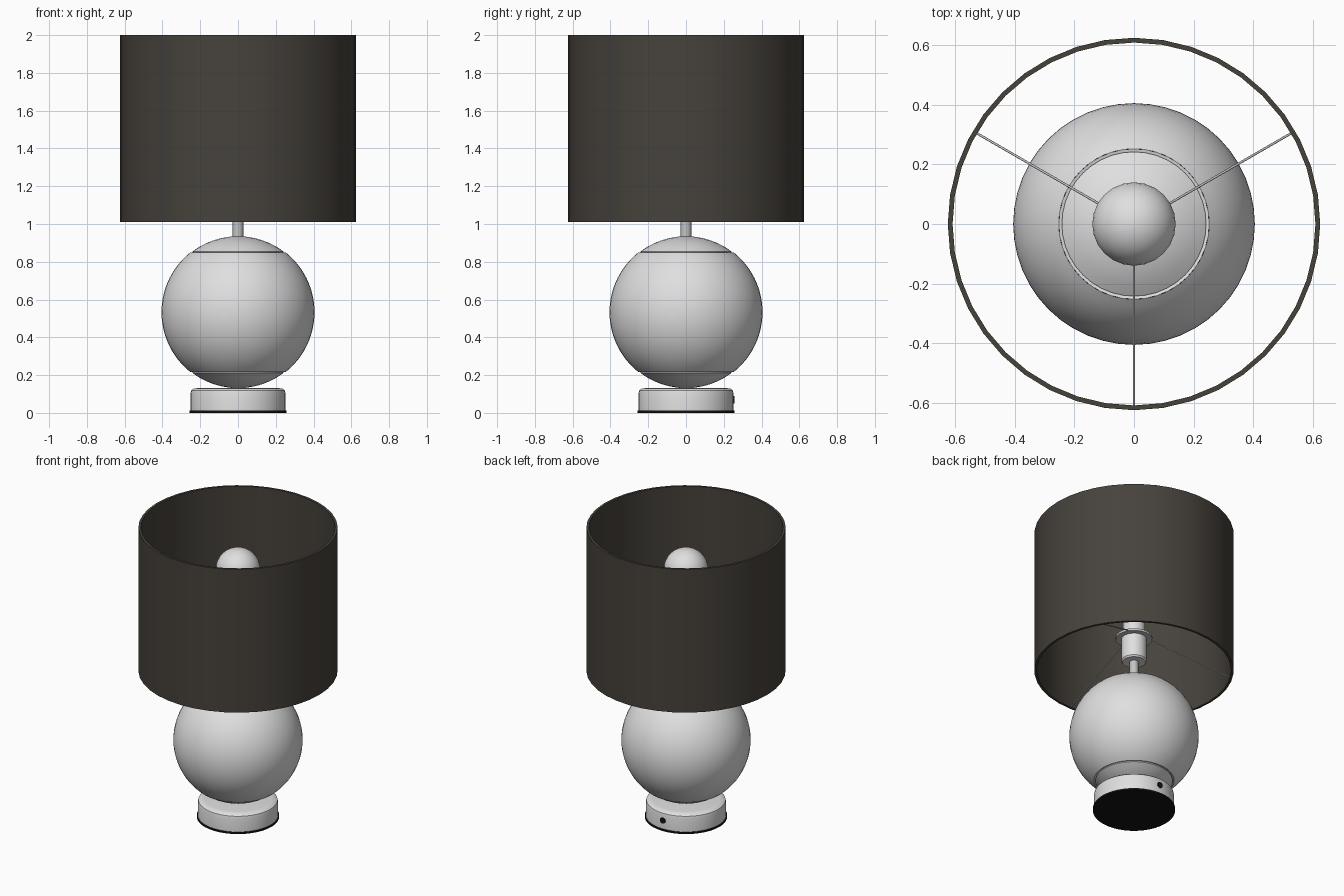
import bpy, bmesh, math
from mathutils import Vector

cube = bpy.data.objects.get("Cube")
if cube:
    bpy.data.objects.remove(cube, do_unlink=True)


def material(name, r, g, b):
    m = bpy.data.materials.new(name)
    m.use_nodes = True
    m.diffuse_color = (r, g, b, 1)
    m.node_tree.nodes["Principled BSDF"].inputs["Base Color"].default_value = (r, g, b, 1)
    return m


WHITE = material("glazed white", 0.74, 0.74, 0.74)
METAL = material("brushed metal", 0.55, 0.55, 0.55)
FABRIC = material("dark fabric", 0.062, 0.054, 0.044)
BLACK = material("black felt", 0.006, 0.006, 0.006)


def finish(name, bm, mat, angle=35):
    bmesh.ops.remove_doubles(bm, verts=bm.verts, dist=1e-5)
    bmesh.ops.recalc_face_normals(bm, faces=bm.faces)
    mesh = bpy.data.meshes.new(name)
    bm.to_mesh(mesh)
    bm.free()
    mesh.materials.append(mat)
    obj = bpy.data.objects.new(name, mesh)
    bpy.context.collection.objects.link(obj)
    bpy.ops.object.select_all(action='DESELECT')
    obj.select_set(True)
    bpy.context.view_layer.objects.active = obj
    bpy.ops.object.shade_smooth_by_angle(angle=math.radians(angle))
    return obj


def lathe(name, profile, mat, sides=40, closed=False):
    """Spin a (radius, height) profile around the z axis."""
    bm = bmesh.new()
    vs = [bm.verts.new((r, 0, z)) for r, z in profile]
    pairs = list(zip(vs, vs[1:]))
    if closed:
        pairs.append((vs[-1], vs[0]))
    edges = [bm.edges.new(p) for p in pairs]
    bmesh.ops.spin(bm, geom=vs + edges, cent=(0, 0, 0), axis=(0, 0, 1),
                   angle=math.tau, steps=sides, use_merge=True)
    return finish(name, bm, mat)


def rod(name, a, b, radius, mat, sides=8):
    a, b = Vector(a), Vector(b)
    bm = bmesh.new()
    bmesh.ops.create_cone(bm, cap_ends=True, segments=sides, radius1=radius,
                          radius2=radius, depth=(b - a).length)
    obj = finish(name, bm, mat, 50)
    obj.location = (a + b) / 2
    obj.rotation_euler = (b - a).to_track_quat('Z', 'Y').to_euler()
    return obj


def arc(radius, centre, start, end, steps):
    """Profile points on a circle, angles in degrees above the horizon."""
    angles = [math.radians(start + (end - start) * i / steps) for i in range(steps + 1)]
    return [(radius * math.cos(t), centre + radius * math.sin(t)) for t in angles]


# Foot: black felt pad, rounded plinth and cord hole at the back
lathe("felt_pad", [(0, 0), (0.258, 0), (0.258, 0.012), (0, 0.012)], BLACK)
lathe("plinth", [(0, 0.012), (0.252, 0.012), (0.252, 0.1), (0.248, 0.118),
                 (0.236, 0.128), (0.21, 0.132), (0, 0.132)], WHITE)
rod("cord_hole", (0, 0.24, 0.07), (0, 0.257, 0.07), 0.02, BLACK, 12)

# Globe body with a slightly recessed cap at either end
R, MID = 0.405, 0.533
lathe("globe_body", arc(R, MID, -51.5, 51.5, 24), WHITE, 48)
lathe("upper_cap", [(0.252, 0.85), (0.24, 0.847)] + arc(R - 0.003, MID, 53, 90, 6), WHITE)
lathe("lower_cap", arc(R - 0.003, MID, -90, -53, 6) + [(0.24, 0.219), (0.252, 0.216)], WHITE)

# Stem, lamp socket and bulb
rod("stem", (0, 0, 0.92), (0, 0, 1.1), 0.028, METAL, 16)
lathe("socket", [(0, 1.07), (0.072, 1.07), (0.08, 1.08), (0.08, 1.27), (0, 1.27)], WHITE, 24)
lathe("bulb", [(0, 1.26), (0.07, 1.26), (0.07, 1.38), (0.085, 1.48), (0.108, 1.58)]
      + arc(0.14, 1.71, -25, 90, 12), WHITE, 24)

# Shade support: hub ring and three sloping arms
lathe("hub_ring", [(0.078, 1.235), (0.115, 1.235), (0.115, 1.25), (0.078, 1.25)],
      METAL, 24, closed=True)
for i, name in enumerate(("front_arm", "left_arm", "right_arm")):
    t = math.radians(-90 + 120 * i)
    c, s = math.cos(t), math.sin(t)
    rod(name, (0.11 * c, 0.11 * s, 1.242), (0.612 * c, 0.612 * s, 1.02), 0.004, METAL)

# Drum shade, open at both ends
lathe("drum_shade", [(0.608, 1.01), (0.624, 1.01), (0.624, 2.0), (0.608, 2.0)],
      FABRIC, 40, closed=True)
